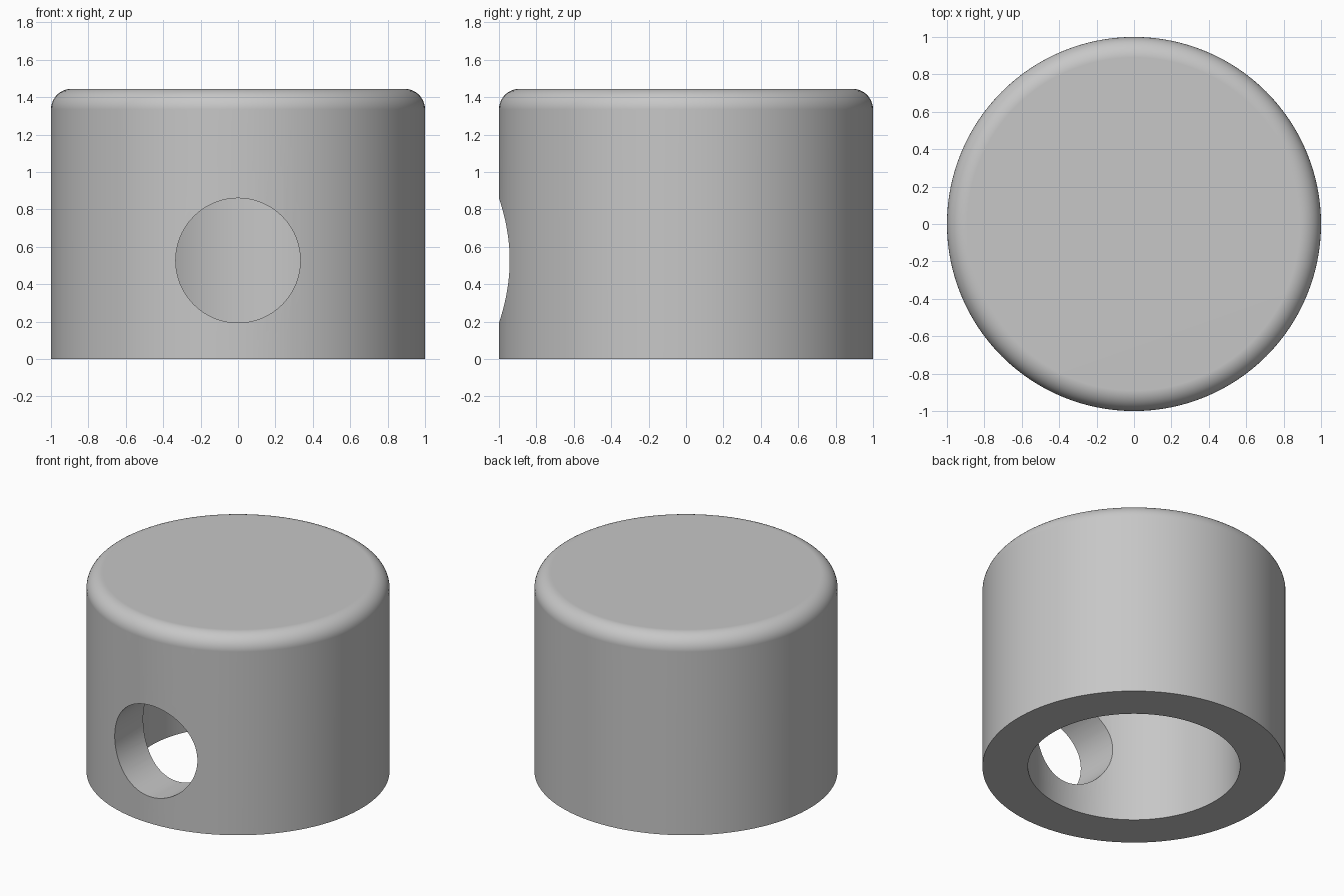
import bpy, bmesh, math
from mathutils import Matrix, Vector

cube = bpy.data.objects.get("Cube")
if cube:
    bpy.data.objects.remove(cube, do_unlink=True)

HEIGHT, RADIUS, FILLET = 1.445, 1.0, 0.11
BORE_RADIUS, BORE_DEPTH = 0.70, 1.11
HOLE_RADIUS, HOLE_Z = 0.333, 0.527
STEPS = 128

grey = bpy.data.materials.new("plain grey")
grey.use_nodes = True
colour = (0.57, 0.57, 0.57, 1)
grey.diffuse_color = colour
grey.node_tree.nodes["Principled BSDF"].inputs["Base Color"].default_value = colour


def make_object(name, bm):
    bmesh.ops.recalc_face_normals(bm, faces=bm.faces)
    mesh = bpy.data.meshes.new(name)
    bm.to_mesh(mesh)
    bm.free()
    mesh.materials.append(grey)
    obj = bpy.data.objects.new(name, mesh)
    bpy.context.collection.objects.link(obj)
    return obj


# Cap body: turned profile with a rounded top edge and a blind bore below
profile = [(0, BORE_DEPTH), (BORE_RADIUS, BORE_DEPTH), (BORE_RADIUS, 0), (RADIUS, 0)]
for i in range(11):
    a = math.pi / 2 * i / 10
    profile.append((RADIUS - FILLET + FILLET * math.cos(a),
                    HEIGHT - FILLET + FILLET * math.sin(a)))
profile.append((0, HEIGHT))

bm = bmesh.new()
verts = [bm.verts.new((r, 0, z)) for r, z in profile]
edges = [bm.edges.new(pair) for pair in zip(verts, verts[1:])]
bmesh.ops.spin(bm, geom=verts + edges, cent=(0, 0, 0), axis=(0, 0, 1),
               angle=math.tau, steps=STEPS)
bmesh.ops.remove_doubles(bm, verts=bm.verts, dist=0.0001)
cap = make_object("cap_body", bm)

# Cross hole: round cutter through the front wall only
bm = bmesh.new()
bmesh.ops.create_cone(bm, cap_ends=True, segments=96, radius1=HOLE_RADIUS,
                      radius2=HOLE_RADIUS, depth=1.2,
                      matrix=Matrix.Translation(Vector((0, -0.7, HOLE_Z)))
                      @ Matrix.Rotation(math.pi / 2, 4, "X"))
cutter = make_object("hole_cutter", bm)
cutter.hide_render = True

cut = cap.modifiers.new("cross hole", "BOOLEAN")
cut.operation = "DIFFERENCE"
cut.solver = "EXACT"
cut.object = cutter

bpy.ops.object.select_all(action="DESELECT")
cap.select_set(True)
bpy.context.view_layer.objects.active = cap
bpy.ops.object.modifier_apply(modifier=cut.name)
bpy.data.objects.remove(cutter, do_unlink=True)

# Smooth walls, crisp rims
bpy.ops.object.shade_smooth_by_angle(angle=math.radians(30))
weighted = cap.modifiers.new("even shading", "WEIGHTED_NORMAL")
weighted.keep_sharp = True
